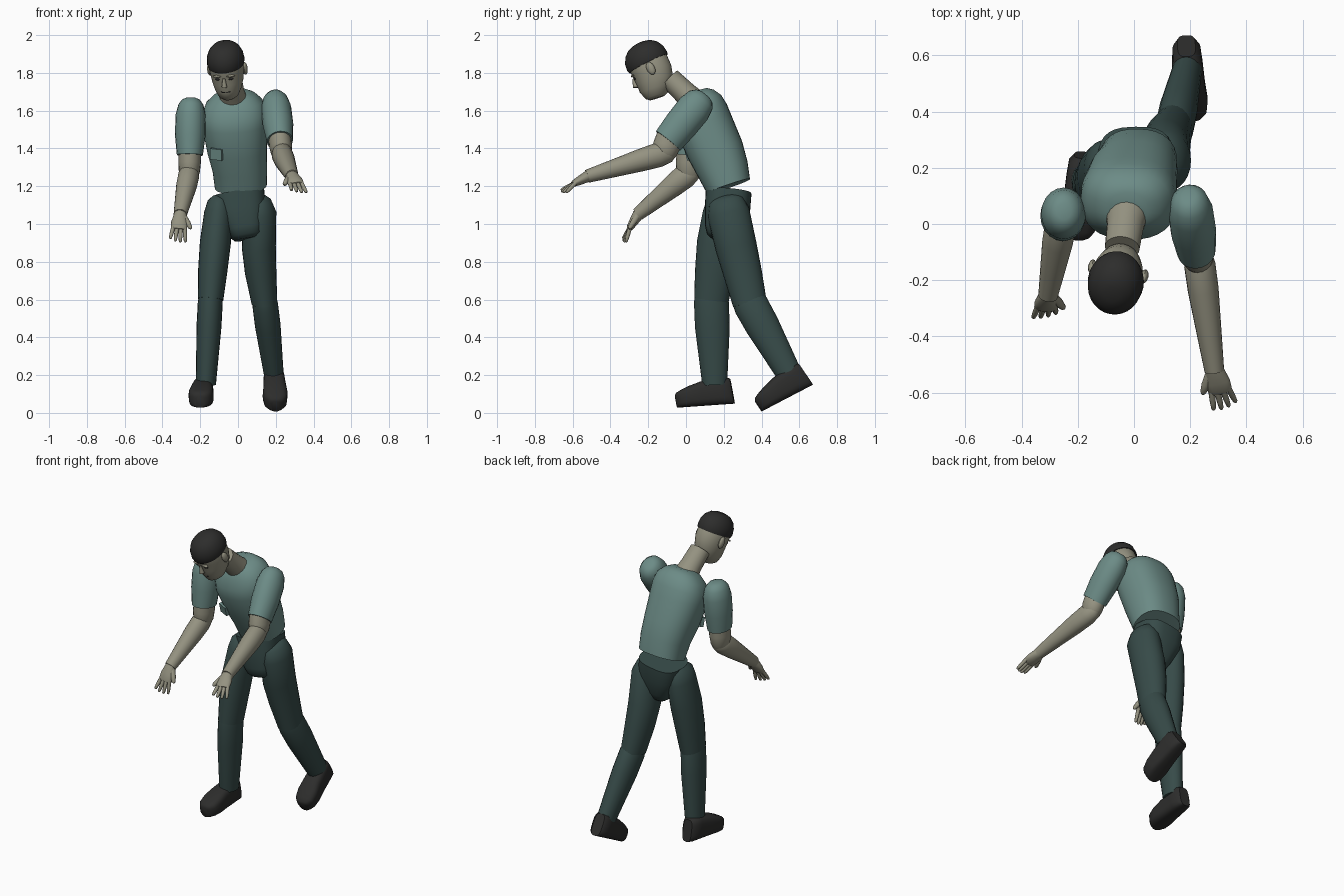
import bpy, bmesh, math
from mathutils import Vector, Matrix


def mat(name, c):
    m = bpy.data.materials.new(name)
    m.diffuse_color = (*c, 1)
    return m


SHIRT = mat("shirt_teal", (.15, .26, .24))
PANTS = mat("trouser_teal", (.038, .07, .066))
SKIN = mat("skin", (.30, .29, .22))
DARK = mat("dark", (.026, .026, .025))


def loft(name, rings, m, n=24, power=1.0, M=None):
    """Skin through (x, y, z, half_width, half_depth) rings set square to the overall axis."""
    t = (Vector(rings[-1][:3]) - Vector(rings[0][:3])).normalized()
    u = Vector((1, 0, 0))
    u = (u - t * u.dot(t)).normalized()
    v = t.cross(u)
    bm = bmesh.new()
    loops = []
    for x, y, z, ra, rb in rings:
        loop = []
        for i in range(n):
            a = math.tau * i / n
            c, s = math.cos(a), math.sin(a)
            c = math.copysign(abs(c) ** power, c)
            s = math.copysign(abs(s) ** power, s)
            loop.append(bm.verts.new(Vector((x, y, z)) + u * (ra * c) + v * (rb * s)))
        loops.append(loop)
    for A, B in zip(loops, loops[1:]):
        for i in range(n):
            bm.faces.new((A[i], A[(i + 1) % n], B[(i + 1) % n], B[i]))
    bm.faces.new(loops[0])
    bm.faces.new(loops[-1])
    return finish(name, bm, m, M)


def finish(name, bm, m, M=None):
    if M is not None:
        bm.transform(M)
    bmesh.ops.recalc_face_normals(bm, faces=bm.faces)
    me = bpy.data.meshes.new(name)
    bm.to_mesh(me)
    bm.free()
    me.shade_smooth()
    me.set_sharp_from_angle(angle=math.radians(40))
    me.materials.append(m)
    ob = bpy.data.objects.new(name, me)
    bpy.context.collection.objects.link(ob)
    return ob


def limb(name, a, b, prof, m, n=20, **kw):
    """Straight tapered part; prof is (fraction along a-b, half_width, half_depth)."""
    a, b = Vector(a), Vector(b)
    return loft(name, [(*a.lerp(b, t), ra, rb) for t, ra, rb in prof], m, n, **kw)


def blob(name, c, size, m, M=None, box=False):
    bm = bmesh.new()
    if box:
        bmesh.ops.create_cube(bm, size=2)
    else:
        bmesh.ops.create_uvsphere(bm, u_segments=12, v_segments=8, radius=1)
    T = Matrix.Translation(c) @ Matrix.Diagonal((*size, 1))
    return finish(name, bm, m, M @ T if M else T)


# Torso, leaning forward
loft("shirt", [(.015, .225, 1.20, .138, .12), (.01, .195, 1.29, .145, .137),
               (-.005, .155, 1.39, .158, .15), (-.018, .095, 1.53, .172, .152),
               (-.02, .08, 1.59, .17, .143), (-.02, .072, 1.645, .15, .12),
               (-.02, .062, 1.68, .112, .092), (-.02, .056, 1.70, .07, .06)],
     SHIRT, 32, .85)
lean = Matrix.Translation((-.112, .022, 1.37)) @ Matrix.Rotation(.28, 4, 'X') @ Matrix.Rotation(-.4, 4, 'Z')
blob("chest_badge", (0, 0, 0), (.033, .012, .03), SHIRT, lean, True)

# Pelvis
loft("hips", [(.005, .225, 1.168, .135, .122), (.015, .22, 1.08, .132, .12),
              (.035, .205, .98, .10, .105), (.045, .2, .94, .085, .09),
              (.047, .2, .92, .065, .065)], PANTS, 28, .7)

# Legs: hip, knee, ankle
loft("thigh_right", [(-.098, .205, 1.145, .035, .06), (-.1, .2, 1.12, .06, .09),
                     (-.104, .195, 1.06, .075, .105), (-.12, .17, .90, .082, .112),
                     (-.135, .15, .74, .077, .103), (-.145, .135, .60, .067, .092)], PANTS)
limb("shin_right", (-.145, .133, .62), (-.17, .152, .15),
     [(0, .062, .088), (.08, .066, .092), (.35, .066, .092), (1, .053, .066)], PANTS)
loft("thigh_left", [(.105, .21, 1.15, .035, .06), (.11, .212, 1.125, .065, .09),
                    (.115, .225, 1.06, .088, .112), (.11, .265, .88, .09, .11),
                    (.12, .30, .74, .083, .102), (.14, .338, .58, .068, .09)], PANTS)
limb("shin_left", (.14, .325, .605), (.19, .55, .20),
     [(0, .062, .085), (.08, .068, .092), (.35, .068, .09), (1, .052, .066)], PANTS)

# Shoes, built heel to toe on a flat sole
for side, heel, pitch, yaw in (("right", (-.18, .25, .048), 4, -4), ("left", (.185, .665, .145), 27.5, 3)):
    M = (Matrix.Translation(heel) @ Matrix.Rotation(math.radians(yaw), 4, 'Z')
         @ Matrix.Rotation(math.radians(pitch), 4, 'X'))
    loft("shoe_" + side, [(0, y, h / 2, w, h / 2) for y, w, h in
                          ((0, .032, .135), (-.02, .05, .143), (-.07, .055, .145), (-.16, .06, .13),
                           (-.22, .066, .112), (-.27, .06, .092), (-.293, .042, .08), (-.302, .022, .065))],
         DARK, 24, .6, M)

# Arms: shoulder, sleeve end, elbow, wrist, fingertip
arms = (("right", -1, (-.25, .04, 1.6), (-.255, .02, 1.365), (-.258, .015, 1.27),
         (-.305, -.25, 1.055), (-.32, -.345, .905)),
        ("left", 1, (.2, .058, 1.63), (.222, -.095, 1.44), (.23, -.115, 1.375),
         (.285, -.515, 1.255), (.325, -.66, 1.18)))
for side, sg, sh, sl, el, wr, tip in arms:
    limb("sleeve_" + side, sh, sl, [(-.29, .025, .03), (-.25, .047, .055), (-.14, .066, .078),
                                    (.1, .08, .092), (.55, .081, .09), (1, .069, .082)], SHIRT)
    limb("upper_arm_" + side, sl, el, [(-.4, .06, .068), (.4, .06, .072), (1, .055, .066), (1.4, .035, .045)], SKIN)
    limb("forearm_" + side, el, wr, [(-.12, .03, .035), (-.06, .047, .056), (.08, .056, .065),
                                     (.3, .055, .06), (.7, .044, .046), (1.02, .035, .035)], SKIN)
    # Hand: palm, four fingers, thumb
    w, d = Vector(wr), (Vector(tip) - Vector(wr)).normalized()
    s = Vector((1, 0, 0))
    s = (s - d * s.dot(d)).normalized()
    nrm = d.cross(s)
    limb("palm_" + side, w - d * .015, w + d * .10,
         [(0, .03, .03), (.2, .034, .03), (.6, .044, .024), (.9, .043, .018), (1, .036, .012)], SKIN)
    for i in range(4):
        k = i - 1.5
        base = w + d * .085 + s * k * .02
        limb(f"finger_{side}_{i + 1}", base, base + d * (.088 - .008 * abs(k)) + s * k * .007 - nrm * .008 * i,
             [(0, .0115, .012), (.6, .0105, .011), (.93, .008, .008), (1, .004, .004)], SKIN, 10)
    base = w + d * .02 - s * sg * .022
    limb("thumb_" + side, base, base + d * .07 - s * sg * .042,
         [(0, .016, .018), (.5, .016, .016), (.9, .011, .011), (1, .005, .005)], SKIN, 10)

# Neck
limb("neck", (-.025, .035, 1.655), (-.042, -.085, 1.77),
     [(0, .075, .068), (.35, .066, .062), (1, .062, .058)], SKIN)

# Head, bowed and turned slightly; local z is up and -y is the face
H = (Matrix.Translation((-.042, -.118, 1.685)) @ Matrix.Rotation(math.radians(-10), 4, 'Z')
     @ Matrix.Rotation(math.radians(27), 4, 'X') @ Matrix.Rotation(math.radians(-2), 4, 'Y'))
loft("head", [(0, -.04, 0, .03, .04), (0, -.035, .012, .05, .062), (0, -.022, .05, .07, .088),
              (0, -.008, .09, .082, .1), (0, 0, .14, .09, .107), (0, 0, .2, .092, .11),
              (0, 0, .25, .08, .095)], SKIN, 28, M=H)
loft("hair", [(0, 0, .183, .096, .114), (0, 0, .2, .1, .118), (0, 0, .235, .096, .113),
              (0, 0, .268, .082, .095), (0, 0, .292, .058, .066), (0, 0, .303, .025, .03)], DARK, 28, M=H)
loft("nose", [(0, -.105, .15, .007, .008), (0, -.113, .118, .012, .014), (0, -.117, .106, .015, .014),
              (0, -.106, .097, .012, .01)], SKIN, 10, M=H)
blob("mouth", (0, -.101, .068), (.028, .008, .006), DARK, H)
for sg, side in ((-1, "right"), (1, "left")):
    blob("ear_" + side, (sg * .095, .015, .145), (.014, .022, .036), SKIN, H)
    blob("eye_" + side, (sg * .034, -.095, .142), (.015, .008, .007), DARK, H)
    blob("brow_" + side, (sg * .036, -.099, .16), (.024, .01, .006), SKIN, H)
